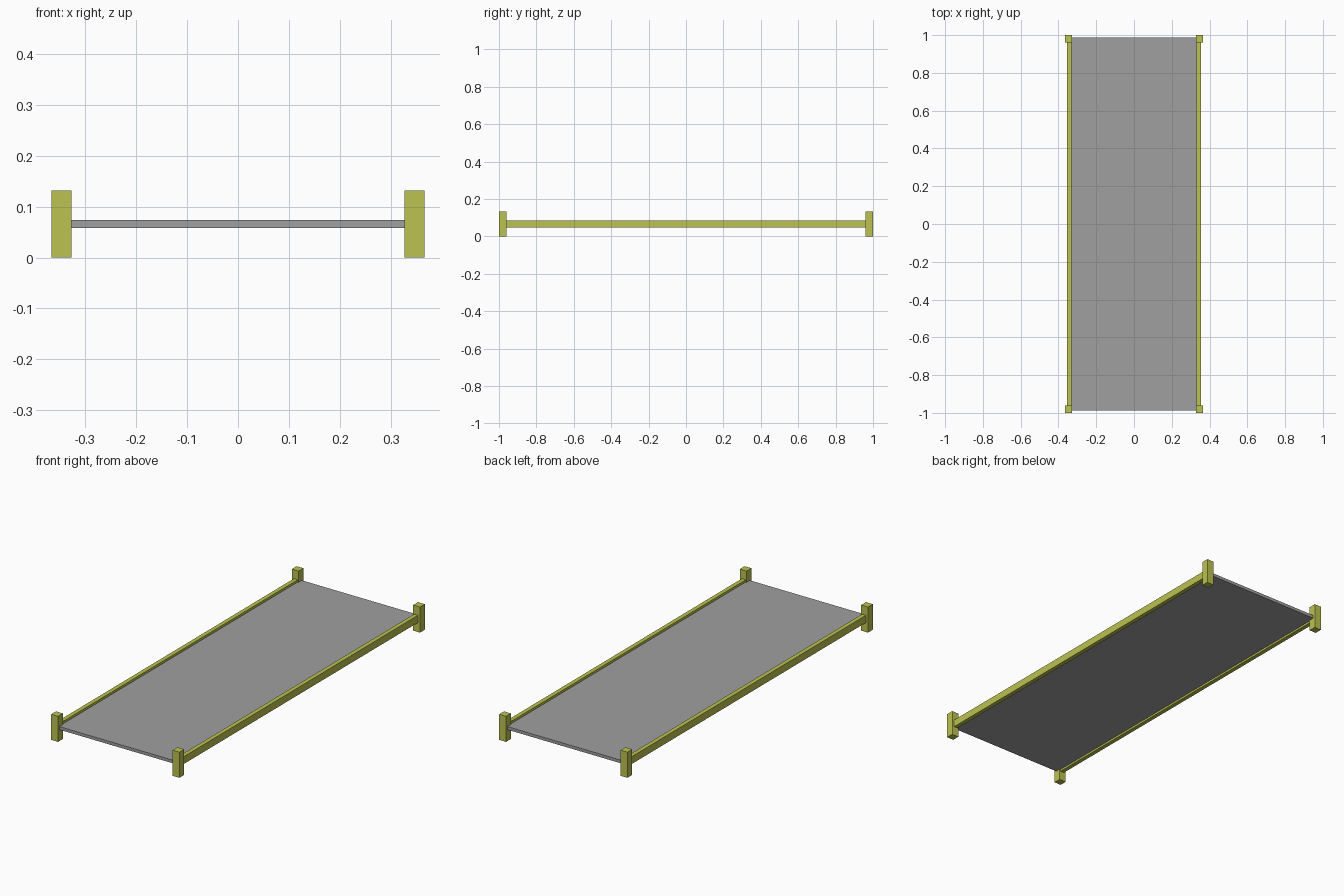
import bpy

if "Cube" in bpy.data.objects:
    bpy.data.objects.remove(bpy.data.objects["Cube"])


def material(name, colour):
    m = bpy.data.materials.new(name)
    m.diffuse_color = (*colour, 1)
    m.use_nodes = True
    m.node_tree.nodes["Principled BSDF"].inputs["Base Color"].default_value = m.diffuse_color
    return m


def box(name, lo, hi, mat):
    """Axis-aligned box between two corners."""
    bpy.ops.mesh.primitive_cube_add(size=1, location=[(a + b) / 2 for a, b in zip(lo, hi)])
    ob = bpy.context.object
    ob.name = name
    ob.scale = [b - a for a, b in zip(lo, hi)]
    bpy.ops.object.transform_apply(location=False, rotation=False, scale=True)
    ob.data.materials.append(mat)


olive = material("olive yellow", (0.50, 0.54, 0.08))
grey = material("grey", (0.35, 0.35, 0.35))

# Flat panel between the rails
box("panel", (-0.34, -0.988, 0.058), (0.34, 0.988, 0.074), grey)

for sx, side in ((-1, "left"), (1, "right")):
    # Long side rail
    x0, x1 = sorted((sx * 0.332, sx * 0.354))
    box(side + "_rail", (x0, -0.97, 0.048), (x1, 0.97, 0.086), olive)
    # Corner posts
    for sy, end in ((-1, "front"), (1, "back")):
        x0, x1 = sorted((sx * 0.327, sx * 0.366))
        y0, y1 = sorted((sy * 0.961, sy * 1.0))
        box(f"{end}_{side}_post", (x0, y0, 0), (x1, y1, 0.132), olive)
